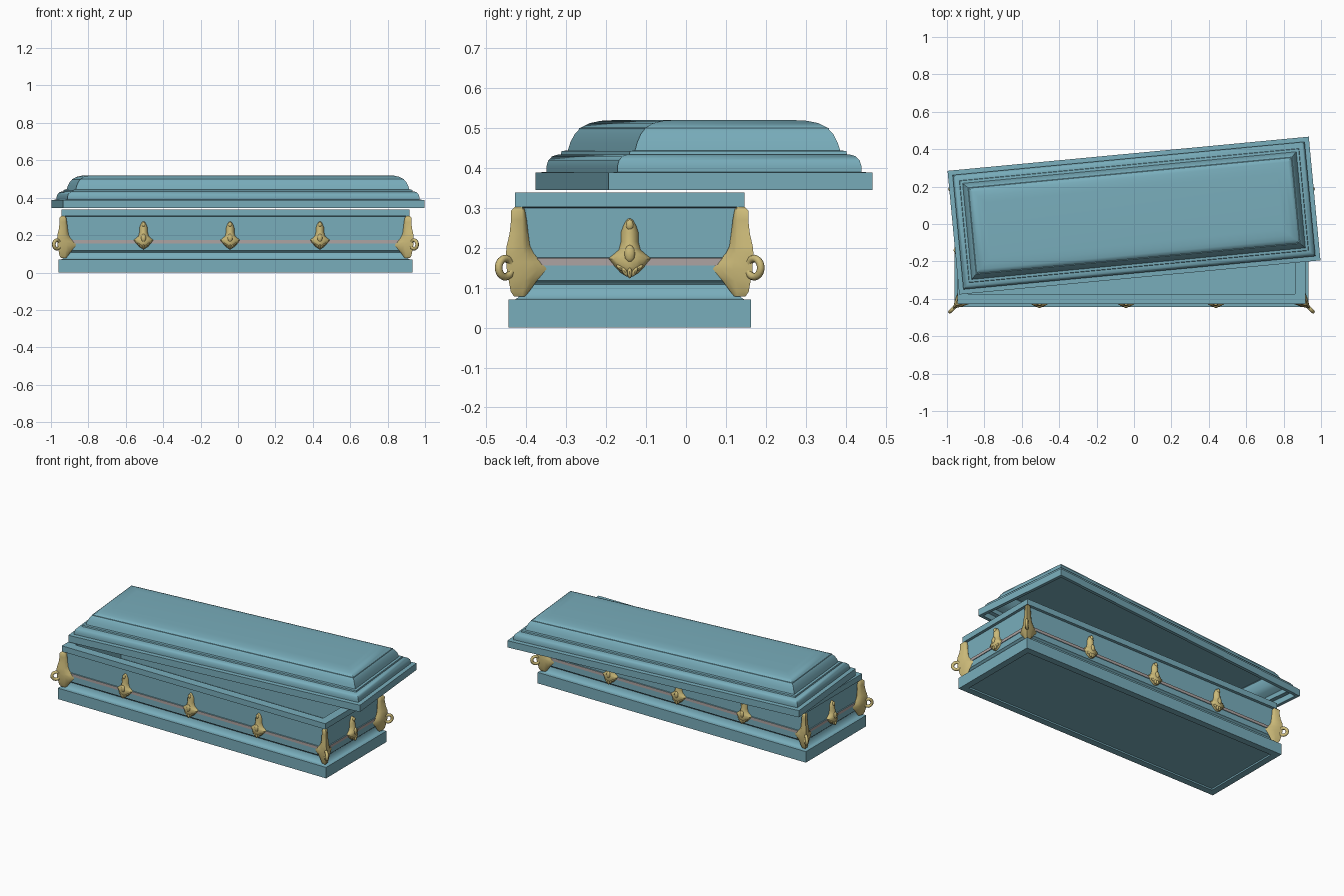
import bpy, bmesh, math
from mathutils import Vector, Matrix

if "Cube" in bpy.data.objects:
    bpy.data.objects.remove(bpy.data.objects["Cube"])


def material(name, rgb):
    m = bpy.data.materials.new(name)
    m.diffuse_color = (*rgb, 1)
    m.use_nodes = True
    m.node_tree.nodes["Principled BSDF"].inputs["Base Color"].default_value = m.diffuse_color
    return m


TEAL = material("teal_paint", (0.19, 0.42, 0.50))
GOLD = material("pale_gold", (0.60, 0.49, 0.19))
BAND = material("rose_grey", (0.42, 0.37, 0.36))


def finish(bm, name, mats, angle=35):
    bmesh.ops.recalc_face_normals(bm, faces=bm.faces)
    mesh = bpy.data.meshes.new(name)
    bm.to_mesh(mesh)
    bm.free()
    for m in mats:
        mesh.materials.append(m)
    ob = bpy.data.objects.new(name, mesh)
    bpy.context.collection.objects.link(ob)
    bpy.ops.object.select_all(action='DESELECT')
    ob.select_set(True)
    bpy.context.view_layer.objects.active = ob
    bpy.ops.object.shade_smooth_by_angle(angle=math.radians(angle))
    return ob


def loft(bm, rings):
    """Skin closed rings of points and cap both ends."""
    loops = [[bm.verts.new(p) for p in r] for r in rings]
    n = len(loops[0])
    for a, b in zip(loops, loops[1:]):
        for i in range(n):
            j = (i + 1) % n
            bm.faces.new((a[i], a[j], b[j], b[i]))
    bm.faces.new(loops[0][::-1])
    bm.faces.new(loops[-1])


def moulded_box(hx, hy, profile):
    """Sweep an (offset, z) profile round a rectangle."""
    bm = bmesh.new()
    loft(bm, [[(sx * (hx + o), sy * (hy + o), z)
               for sx, sy in ((-1, -1), (1, -1), (1, 1), (-1, 1))]
              for o, z in profile])
    return bm


# Casket body: recessed underside, plinth, cove, wall, band, rim, hollow inside
CX, CY, HX, HY = -0.0135, -0.141, 0.915, 0.272
body = moulded_box(HX, HY, [
    (-0.01, 0.01), (-0.01, 0), (0.032, 0), (0.032, 0.07), (0.016, 0.07),
    (0.008, 0.075), (0.001, 0.083), (-0.005, 0.094), (-0.008, 0.108),
    (-0.004, 0.114), (0.003, 0.118), (0.003, 0.155), (0.006, 0.156),
    (0.006, 0.174), (0.0, 0.175), (0.0, 0.30), (0.0155, 0.302),
    (0.0155, 0.338), (-0.04, 0.338), (-0.04, 0.075)])
body.faces.ensure_lookup_table()
for f in body.faces:
    c = f.calc_center_median()
    outside = abs(c.x) > HX - 0.001 or abs(c.y) > HY - 0.001
    if outside and 0.156 < c.z < 0.174:
        f.material_index = 1
finish(body, "casket_body", [TEAL, BAND]).location = (CX, CY, 0)

# Domed lid, hollow beneath, pushed back and turned
lid = moulded_box(0.970, 0.332, [
    (-0.10, 0.50), (-0.095, 0.45), (-0.075, 0.425), (-0.045, 0.41),
    (-0.04, 0.385), (-0.02, 0.38), (-0.02, 0.345), (0, 0.345), (0, 0.388),
    (-0.025, 0.390), (-0.025, 0.404), (-0.029, 0.418), (-0.038, 0.429),
    (-0.050, 0.433), (-0.058, 0.434), (-0.060, 0.442), (-0.074, 0.444),
    (-0.080, 0.464), (-0.090, 0.485), (-0.104, 0.501), (-0.124, 0.512),
    (-0.150, 0.518), (-0.185, 0.520)])
lid = finish(lid, "casket_lid", [TEAL])
lid.location = (0, 0.045, 0)
lid.rotation_euler.z = math.radians(5.4)


def blob(bm, centre, scale, turn=0.0):
    """Small ellipsoid, turned in the local xz plane."""
    mat = (Matrix.Translation(centre) @ Matrix.Rotation(turn, 4, 'Y')
           @ Matrix.Diagonal((*scale, 1)))
    bmesh.ops.create_uvsphere(bm, u_segments=10, v_segments=6, radius=1, matrix=mat)


# Side ornaments: leaf-shaped mounts (z, half width, depth), outward is local -y
LEAF = [(0.128, 0.008, 0.012), (0.138, 0.024, 0.024), (0.153, 0.038, 0.032),
        (0.172, 0.055, 0.030), (0.182, 0.042, 0.031), (0.195, 0.027, 0.029),
        (0.215, 0.022, 0.024), (0.238, 0.022, 0.021), (0.255, 0.016, 0.021),
        (0.268, 0.009, 0.016), (0.273, 0.003, 0.006)]


def ornament(name, x, y, turn):
    bm = bmesh.new()
    loft(bm, [[(w * math.cos(t), -d * math.sin(t) ** 1.3, z)
               for t in [math.pi * i / 8 for i in range(8)] + [math.pi - 1e-6]]
              for z, w, d in LEAF])
    # petals fanned along the lower edge, bud and crest above
    for i in (-2, -1, 0, 1, 2):
        a = i * 0.5
        blob(bm, (0.026 * math.sin(a), -0.025 + 0.004 * abs(i),
                  0.163 - 0.026 * math.cos(a)), (0.006, 0.010, 0.014), a)
    blob(bm, (0, -0.026, 0.185), (0.014, 0.010, 0.022))
    blob(bm, (0, -0.016, 0.257), (0.010, 0.008, 0.014))
    ob = finish(bm, name, [GOLD], 50)
    ob.location = (x, y, 0)
    ob.rotation_euler.z = turn


for i, x in enumerate((-0.505, -0.042, 0.438)):
    ornament(f"front_ornament_{i + 1}", x, CY - HY, 0)
    ornament(f"back_ornament_{i + 1}", x, CY + HY, math.pi)
ornament("right_ornament", CX + HX, CY, math.pi / 2)
ornament("left_ornament", CX - HX, CY, -math.pi / 2)

# Corner mounts: (z, wing width, diagonal bulge), corner at the local origin
WING = [(0.078, 0.010, 0.018), (0.090, 0.020, 0.026), (0.118, 0.040, 0.031),
        (0.147, 0.064, 0.036), (0.165, 0.050, 0.036), (0.185, 0.032, 0.038),
        (0.205, 0.022, 0.036), (0.235, 0.018, 0.029), (0.270, 0.014, 0.025),
        (0.292, 0.010, 0.026), (0.302, 0.004, 0.016)]


def corner_mount(name, sx, sy):
    bm = bmesh.new()
    rings = []
    for z, w, d in WING:
        half = [(-w, 0.004), (-w * 0.65, 0.013 + d * 0.1), (-w * 0.2, d * 0.75),
                (d * 0.6, d * 0.95)]
        pts = half + [(d, d)] + [(v, u) for u, v in reversed(half)] + [(-0.008, -0.008)]
        rings.append([(u, v, z) for u, v in pts])
    loft(bm, rings)
    # scroll ring standing in the diagonal plane
    out, up = Vector((1, 1, 0)).normalized(), Vector((0, 0, 1))
    side = out.cross(up)
    centre = Vector((0.040, 0.040, 0.150))
    seg, tube = 20, 8
    grid = []
    for i in range(seg):
        a = math.tau * i / seg
        r = out * math.cos(a) + up * math.sin(a)
        grid.append([bm.verts.new(centre + r * (0.023 + 0.0095 * math.cos(b))
                                  + side * 0.0095 * math.sin(b))
                     for b in [math.tau * k / tube for k in range(tube)]])
    for i in range(seg):
        p, q = grid[i], grid[(i + 1) % seg]
        for k in range(tube):
            m = (k + 1) % tube
            bm.faces.new((p[k], p[m], q[m], q[k]))
    for v in bm.verts:
        v.co.x = CX + sx * (HX + v.co.x)
        v.co.y = CY + sy * (HY + v.co.y)
    finish(bm, name, [GOLD], 50)


for sx, xn in ((-1, "left"), (1, "right")):
    for sy, yn in ((-1, "front"), (1, "back")):
        corner_mount(f"{yn}_{xn}_corner", sx, sy)
